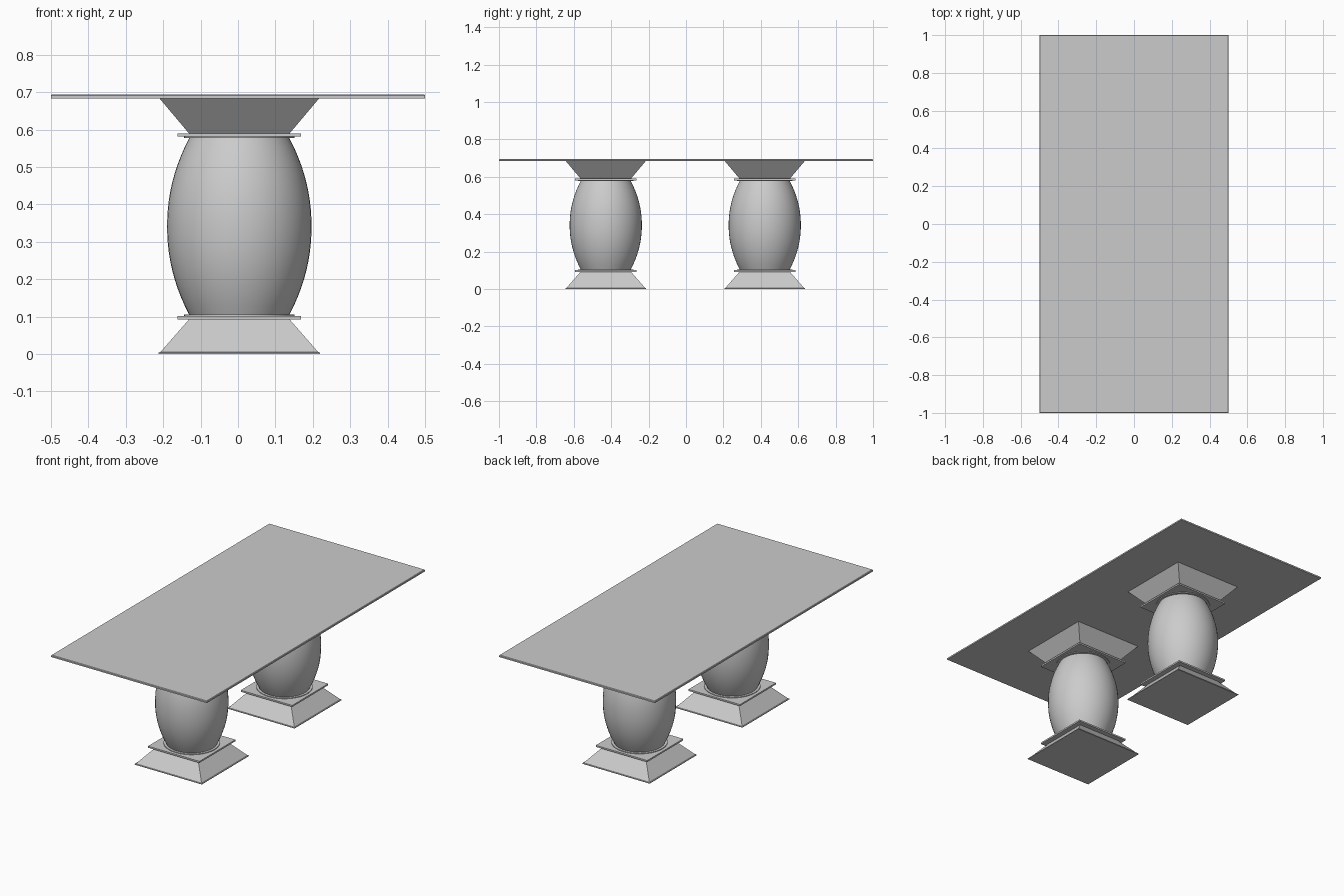
import bpy, bmesh, math

cube = bpy.data.objects.get("Cube")
if cube:
    bpy.data.objects.remove(cube)

GREY = (0.6, 0.6, 0.6, 1)
mat = bpy.data.materials.new("light_grey")
mat.use_nodes = True
mat.diffuse_color = GREY
mat.node_tree.nodes["Principled BSDF"].inputs["Base Color"].default_value = GREY


def lathe(name, profile, sides, location, turn=0.0, smooth=False):
    """Closed solid of revolution from (radius, z) pairs."""
    bm = bmesh.new()
    rings = []
    for r, z in profile:
        angles = [turn + math.tau * i / sides for i in range(sides)]
        rings.append([bm.verts.new((r * math.cos(a), r * math.sin(a), z)) for a in angles])
    for low, high in zip(rings, rings[1:]):
        for i in range(sides):
            j = (i + 1) % sides
            bm.faces.new((low[i], low[j], high[j], high[i]))
    bm.faces.new(rings[0][::-1])
    bm.faces.new(rings[-1])
    mesh = bpy.data.meshes.new(name)
    bm.to_mesh(mesh)
    bm.free()
    mesh.materials.append(mat)
    obj = bpy.data.objects.new(name, mesh)
    obj.location = location
    bpy.context.collection.objects.link(obj)
    if smooth:
        bpy.ops.object.select_all(action="DESELECT")
        obj.select_set(True)
        bpy.context.view_layer.objects.active = obj
        bpy.ops.object.shade_smooth_by_angle(angle=math.radians(35))
    return obj


def square(name, profile, location):
    """Square block from (half width, z) pairs."""
    return lathe(name, [(w * math.sqrt(2), z) for w, z in profile], 4, location, math.pi / 4)


# Thin table top with a softened upper edge
top = square("table_top", [(0.5, 0.683), (0.5, 0.691), (0.497, 0.694)], (0, 0, 0))
for v in top.data.vertices:
    v.co.y += math.copysign(0.5, v.co.y)

# Bulging column profile
barrel = [(0.148, 0.101), (0.148, 0.105)]
STEPS = 20
for i in range(STEPS + 1):
    t = 2 * i / STEPS - 1
    barrel.append((0.193 - 0.059 * abs(t) ** 2.1, 0.341 + 0.236 * t))
barrel += [(0.148, 0.577), (0.148, 0.581)]

# Two identical pedestals
for side, y in (("front", -0.429), ("back", 0.421)):
    at = (0.0035, y, 0)
    square(side + "_foot", [(0.216, 0), (0.216, 0.004), (0.211, 0.005), (0.134, 0.093)], at)
    square(side + "_lower_plate", [(0.165, 0.092), (0.165, 0.101)], at)
    lathe(side + "_column", barrel, 48, at, smooth=True)
    square(side + "_upper_plate", [(0.165, 0.581), (0.165, 0.59)], at)
    square(side + "_capital", [(0.134, 0.589), (0.214, 0.684)], at)
